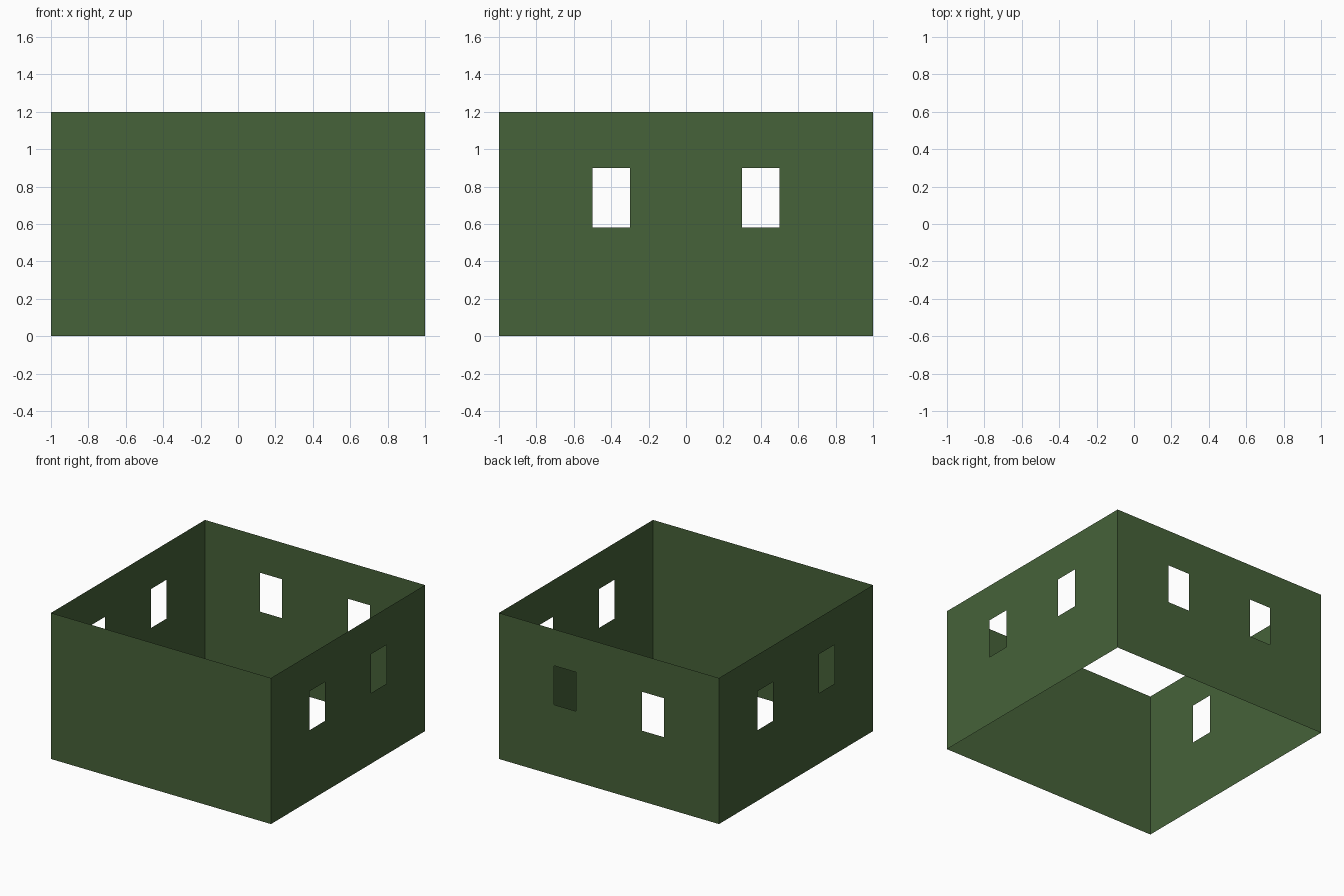
import bpy, bmesh, math
from mathutils import Matrix

if "Cube" in bpy.data.objects:
    bpy.data.objects.remove(bpy.data.objects["Cube"])

green = bpy.data.materials.new("dark green")
green.diffuse_color = (0.061, 0.122, 0.041, 1)
green.use_nodes = True
green.node_tree.nodes["Principled BSDF"].inputs["Base Color"].default_value = green.diffuse_color

U = [-1, -0.5, -0.3, 0.3, 0.5, 1]   # window edges along a wall
Z = [0, 0.58, 0.9, 1.2]             # sill and lintel heights


def wall(name, angle, windows):
    """Thin wall sheet facing -y, turned about z into place."""
    us, zs = (U, Z) if windows else ([-1, 1], [0, 1.2])
    bm = bmesh.new()
    grid = [[bm.verts.new((u, -1, z)) for z in zs] for u in us]
    for i in range(len(us) - 1):
        for j in range(len(zs) - 1):
            if windows and j == 1 and i in (1, 3):
                continue  # window opening
            bm.faces.new((grid[i][j], grid[i + 1][j],
                          grid[i + 1][j + 1], grid[i][j + 1]))
    bm.transform(Matrix.Rotation(math.radians(angle), 4, 'Z'))
    me = bpy.data.meshes.new(name)
    bm.to_mesh(me)
    bm.free()
    me.materials.append(green)
    bpy.context.collection.objects.link(bpy.data.objects.new(name, me))


# Four walls, open at top and bottom; only the front is solid
wall("front_wall", 0, False)
wall("right_wall", 90, True)
wall("back_wall", 180, True)
wall("left_wall", 270, True)
